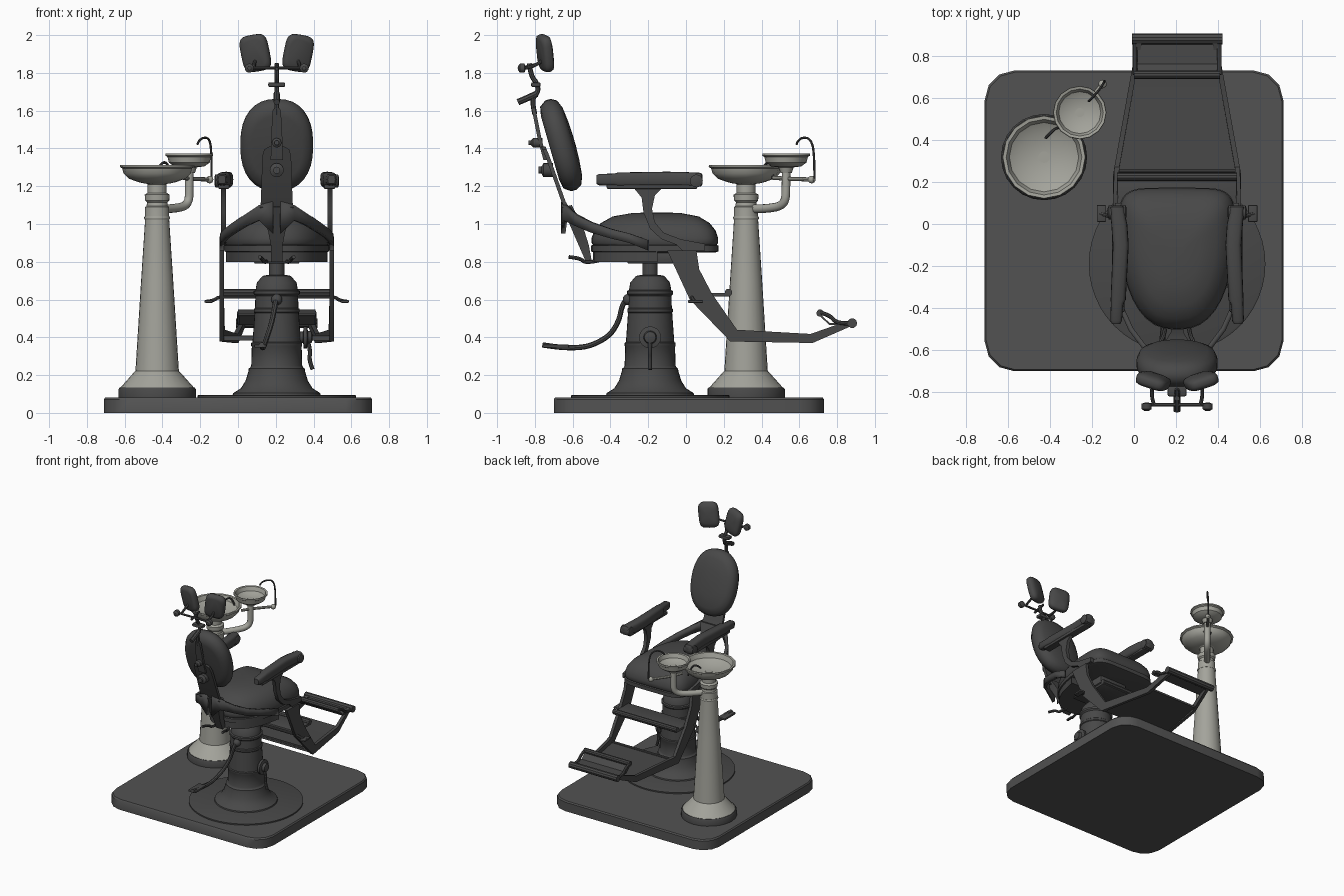
import bpy, bmesh, math
from mathutils import Vector, Euler

if "Cube" in bpy.data.objects:
    bpy.data.objects.remove(bpy.data.objects["Cube"])

CX, CY = 0.205, -0.19          # chair axis


def mat(name, rgb):
    m = bpy.data.materials.new(name)
    m.diffuse_color = (*rgb, 1)
    m.use_nodes = True
    m.node_tree.nodes["Principled BSDF"].inputs["Base Color"].default_value = m.diffuse_color
    return m


DARK = mat("dark_enamel", (0.065, 0.065, 0.065))
FLOOR = mat("platform_grey", (0.085, 0.085, 0.085))
LEATHER = mat("dark_leather", (0.065, 0.065, 0.065))
PORCELAIN = mat("grey_porcelain", (0.37, 0.37, 0.33))


def finish(name, bm, m, angle=35):
    bmesh.ops.recalc_face_normals(bm, faces=bm.faces)
    me = bpy.data.meshes.new(name)
    bm.to_mesh(me)
    bm.free()
    me.materials.append(m)
    ob = bpy.data.objects.new(name, me)
    bpy.context.collection.objects.link(ob)
    bpy.ops.object.select_all(action='DESELECT')
    ob.select_set(True)
    bpy.context.view_layer.objects.active = ob
    bpy.ops.object.shade_smooth_by_angle(angle=math.radians(angle))
    return ob


def loft(name, rings, m, rot=(0, 0, 0), loc=(0, 0, 0), angle=35, closed=True, caps=True):
    """Skin a list of equal-length point rings."""
    bm, e, loc = bmesh.new(), Euler(rot).to_matrix(), Vector(loc)
    vs = [[bm.verts.new(e @ Vector(p) + loc) for p in r] for r in rings]
    n = len(rings[0])
    for a, b in zip(vs, vs[1:]):
        for i in range(n if closed else n - 1):
            j = (i + 1) % n
            bm.faces.new((a[i], a[j], b[j], b[i]))
    if caps:
        bm.faces.new(vs[0])
        bm.faces.new(vs[-1])
    return finish(name, bm, m, angle)


def lathe(name, prof, loc, m, seg=24, rot=(0, 0, 0)):
    rings = [[(r * math.cos(2 * math.pi * i / seg), r * math.sin(2 * math.pi * i / seg), z)
              for i in range(seg)] for r, z in prof]
    return loft(name, rings, m, rot, loc)


def tube(name, pts, r, m, smooth=True, seg=2):
    cu = bpy.data.curves.new(name, 'CURVE')
    cu.dimensions, cu.bevel_depth, cu.bevel_resolution, cu.use_fill_caps = '3D', r, seg, True
    sp = cu.splines.new('NURBS' if smooth else 'POLY')
    sp.points.add(len(pts) - 1)
    for p, c in zip(sp.points, pts):
        p.co = (*c, 1)
    if smooth:
        sp.order_u, sp.use_endpoint_u, sp.resolution_u = min(3, len(pts)), True, 6
    tmp = bpy.data.objects.new("tmp", cu)
    bpy.context.collection.objects.link(tmp)
    me = bpy.data.meshes.new_from_object(tmp.evaluated_get(bpy.context.evaluated_depsgraph_get()))
    bpy.data.objects.remove(tmp)
    bm = bmesh.new()
    bm.from_mesh(me)
    bpy.data.meshes.remove(me)
    return finish(name, bm, m)


def ball(name, loc, r, m, scale=(1, 1, 1)):
    bm = bmesh.new()
    bmesh.ops.create_uvsphere(bm, u_segments=14, v_segments=8, radius=r)
    for v in bm.verts:
        v.co = Vector(loc) + v.co * Vector(scale)
    return finish(name, bm, m, 60)


def box(name, lo, hi, m, bev=0.008):
    bm = bmesh.new()
    bmesh.ops.create_cube(bm, size=1)
    for v in bm.verts:
        v.co = [(a + b) / 2 + c * (b - a) for a, b, c in zip(lo, hi, v.co)]
    if bev:
        bmesh.ops.bevel(bm, geom=bm.edges[:], offset=bev, segments=2, affect='EDGES', profile=0.5)
    return finish(name, bm, m)


def side_plate(name, outline, xin, xout, m):
    """(y,z) outline extruded along x; xin/xout give x for each y."""
    return loft(name, [[(xin(y), y, z) for y, z in outline], [(xout(y), y, z) for y, z in outline]], m)


def sup(a, n):
    return math.copysign(abs(a) ** n, a)


def pad(name, hw, hh, prof, n, m, rot, loc, seg=28):
    """Cushion: superellipse in xz, layered along y by (scale, depth)."""
    ang = [2 * math.pi * i / seg for i in range(seg)]
    return loft(name, [[(hw * s * sup(math.cos(a), n), d, hh * s * sup(math.sin(a), n)) for a in ang]
                       for s, d in prof], m, rot, loc, 60)


# platform with rounded corners
corner = []
for cx, cy, a0 in ((.57, .59, 0), (-.57, .59, 90), (-.57, -.56, 180), (.57, -.56, 270)):
    for k in range(4):
        a = math.radians(a0 + 30 * k)
        corner.append((cx + .14 * math.cos(a), cy + .14 * math.sin(a)))
loft("platform", [[(x * s, y * s, z) for x, y in corner] for s, z in ((1, 0), (1, .072), (.99, .082))], FLOOR)

# pedestal
lathe("floor_disc", [(.42, .08), (.42, .092), (.41, .096)], (CX, CY, 0), DARK, 48)
lathe("pedestal", [(.235, .09), (.23, .105), (.19, .13), (.165, .17), (.15, .22), (.148, .235), (.14, .24),
                   (.135, .25), (.132, .35), (.135, .355), (.135, .37), (.128, .375), (.117, .53), (.121, .535),
                   (.121, .55), (.115, .555), (.113, .62), (.122, .63), (.122, .645), (.112, .65), (.105, .69),
                   (.075, .725), (.05, .73)], (CX, CY, 0), DARK, 32)
lathe("piston", [(.04, .7), (.04, .8), (.055, .805), (.055, .84)], (CX, CY, 0), DARK)
lathe("side_wheel", [(.03, -.03), (.03, .03), (.058, .032), (.058, .05), (.035, .055), (.03, .075), (.012, .08)],
      (CX + .11, CY, .4), DARK, 20, (0, math.pi / 2, 0))
tube("crank", [(CX + .16, CY, .4), (CX + .18, CY, .33), (CX + .17, CY, .28), (CX + .19, CY, .23)], .011, DARK)
ball("pump_hub", (CX, -.305, .6), .03, DARK)
lever = [(CX, -.3, .61), (.2, -.335, .59), (.18, -.355, .48), (.15, -.42, .39), (.13, -.58, .33), (.125, -.76, .36)]
tube("pump_lever", lever, .014, DARK)
box("pump_pedal", (.085, -.76, .345), (.15, -.62, .362), DARK, .006)


# seat
def seat_ring(s, z):
    out = []
    for i in range(40):
        c, d = math.cos(math.pi * i / 20), math.sin(math.pi * i / 20)
        x = .275 * sup(c, .35 if d > 0 else .8)
        y = .17 * sup(d, .6) if d > 0 else .5 * sup(d, .95)
        out.append((CX + x * s, -.15 + (y + .15) * s, z))
    return out


loft("seat_frame", [seat_ring(s, z) for s, z in ((.96, .85), (1.01, .855), (1.01, .885), (.97, .89))], DARK)
loft("seat_cushion", [seat_ring(s, z) for s, z in ((.96, .88), (1, .90), (1, .925), (.96, .965), (.86, 1.005),
                                                   (.68, 1.04), (.4, 1.057), (.12, 1.062))], LEATHER, angle=60)
half = [(x, y) for x, y, z in seat_ring(.98, 0)]
loft("seat_underframe", [[(x, min(y, -.15), z) for x, y in half] for z in (.8, .86)], DARK)
box("seat_support", (CX - .12, CY - .12, .79), (CX + .12, CY + .2, .85), DARK)
for s in (-1, 1):
    tube("tilt_handle", [(CX + s * .05, -.45, .81), (CX + s * .06, -.53, .79), (CX + s * .08, -.56, .82),
                         (CX + s * .09, -.62, .825)], .01, DARK)

# back support: spine, tongue and two curved arms
T = math.radians(16)
loft("back_spine", [[(CX - w, y, z), (CX + w, y, z), (CX + w, y + .022, z), (CX - w, y + .022, z)]
                    for w, y, z in ((.09, -.625, 1.06), (.084, -.66, 1.12), (.076, -.745, 1.36),
                                    (.066, -.76, 1.395), (.04, -.765, 1.41))], DARK)
loft("back_tongue", [[(CX - w, y, z), (CX + w, y, z), (CX + w, y + t, z + .01), (CX - w, y + t, z + .01)]
                     for w, y, z, t in ((.03, -.53, .8, .03), (.03, -.565, .88, .05),
                                        (.045, -.6, .96, .06), (.09, -.655, 1.09, .05))], DARK)
ARM = [(.02, -.65, 1.12, .95), (.09, -.64, 1.10, 1.02), (.16, -.58, 1.05, .99), (.22, -.50, 1.01, .955),
       (.265, -.40, .975, .925), (.288, -.30, .95, .90), (.292, -.2, .915, .86)]
for s in (-1, 1):
    ob = loft("back_arm", [[(CX + s * x, y, a), (CX + s * x, y, b)] for x, y, a, b in ARM], DARK,
              closed=False, caps=False)
    mod = ob.modifiers.new("thickness", 'SOLIDIFY')
    mod.thickness, mod.offset = .024, 0
pad("back_cushion", .193, .25, ((.7, -.06), (.9, -.05), (1, -.015), (1, .015), (.93, .045), (.75, .063),
                                (.4, .072), (.1, .075)), .86, LEATHER, (T, 0, 0), (CX, -.662, 1.418), 32)
loft("head_post", [[(CX - w, y, z), (CX + w, y, z), (CX + w, y + .02, z), (CX - w, y + .02, z)]
                   for w, y, z in ((.032, -.755, 1.34), (.03, -.785, 1.45), (.022, -.815, 1.6), (.012, -.82, 1.615))], DARK)
for y, z, r in ((-.735, 1.285, .037), (-.79, 1.43, .025)):
    lathe("clamp_knob", [(r, -.03), (r, .02), (r * .5, .03), (r * .5, .045)], (CX, y, z), DARK, 16, (math.pi / 2, 0, 0))

# headrest
tube("head_rod", [(CX, -.8, 1.58), (CX, -.82, 1.66), (CX, -.78, 1.70), (CX, -.79, 1.75), (CX, -.82, 1.78),
                  (CX, -.83, 1.85)], .013, DARK)
box("head_clamp", (CX - .045, -.82, 1.725), (CX + .045, -.77, 1.75), DARK)
tube("head_lever", [(CX, -.79, 1.69), (CX, -.83, 1.67), (CX, -.89, 1.645)], .017, DARK)
tube("head_cross_bar", [(CX - .15, -.86, 1.825), (CX + .15, -.86, 1.825)], .008, DARK, False)
tube("head_slide", [(CX, -.89, 1.82), (CX, -.79, 1.845)], .009, DARK, False)
for s in (-1, 1):
    lathe("head_knob", [(.01, -.02), (.024, -.015), (.024, .01), (.01, .02)], (CX + s * .145, -.87, 1.825),
          DARK, 14, (math.pi / 2, 0, 0))
    tube("pad_rod", [(CX + s * .11, -.86, 1.825), (CX + s * .13, -.8, 1.83), (CX + s * .11, -.755, 1.87)], .009, DARK)
    pad("head_pad", .077, .098, ((.75, -.03), (.95, -.022), (1, -.008), (1, .008), (.93, .02), (.6, .03), (.15, .033)),
        .5, LEATHER, (math.radians(9), s * math.radians(9), s * math.radians(18)), (CX + s * .113, -.745, 1.905))

# armrests: curved post and upholstered pad
POST = [(-.28, 1.195), (-.12, 1.195), (-.165, 1.15), (-.18, 1.08), (-.165, 1.01), (-.12, .955), (-.03, .92),
        (.1, .895), (.1, .86), (-.02, .86), (-.05, .89), (-.13, .92), (-.19, .975), (-.225, 1.06), (-.235, 1.14)]
for s in (-1, 1):
    side_plate("arm_post", POST, lambda y: CX + s * .268, lambda y: CX + s * .295, DARK)
    box("arm_rail", (CX + s * .28 - .03, -.42, 1.185), (CX + s * .28 + .03, .06, 1.21), DARK)
    rings = []
    for y, w, h, dx in ((-.475, .02, .022, .29), (-.46, .028, .03, .29), (-.38, .03, .032, .285), (-.36, .036, .038, .28),
                        (-.1, .038, .042, .268), (0, .038, .04, .275), (.03, .036, .038, .28), (.08, .034, .036, .285),
                        (.088, .022, .024, .285)):
        rings.append([(CX + s * dx + w * sup(math.cos(a), .6), y, 1.235 + h * sup(math.sin(a), .6))
                      for a in [math.pi * k / 8 for k in range(16)]])
    loft("arm_pad", rings, LEATHER, angle=50)
    lathe("arm_scroll", [(.02, -.045), (.034, -.04), (.034, .04), (.02, .045)], (CX + s * .285, .055, 1.228),
          DARK, 16, (0, math.pi / 2, 0))


# leg rest: converging side frames, step, foot plate, tilted foot rest
def off(y):
    return .292 - max(0, y - .24) * .18


LEG = [(-.1, .86), (.055, .86), (.07, .76), (.135, .635), (.27, .44), (.66, .418), (.865, .49), (.865, .455),
       (.67, .37), (.235, .378), (.02, .6)]
for s in (-1, 1):
    side_plate("leg_frame", LEG, lambda y: CX + s * (off(y) - .012), lambda y: CX + s * (off(y) + .012), DARK)
    tube("foot_hook", [(CX + s * .2, .88, .475), (CX + s * .2, .8, .47), (CX + s * .2, .76, .52),
                       (CX + s * .2, .71, .53)], .011, DARK)
    tube("side_lever", [(CX + s * .25, .03, .615), (CX + s * .31, .03, .615), (CX + s * .33, .04, .595),
                        (CX + s * .37, .05, .59)], .009, DARK)
    box("lever_pedal", (CX + s * .36 - .022, .01, .583), (CX + s * .36 + .022, .09, .597), DARK, .004)
box("step_plate", (CX - .285, .04, .615), (CX + .285, .235, .635), DARK, .005)
for nm, y, z, w, r in (("step_roller", .225, .638, .285, .02), ("foot_roller", .88, .475, .215, .026),
                       ("heel_roller", .71, .528, .205, .02), ("cross_rod", .03, .615, .285, .01),
                       ("frame_rod", .25, .4, .29, .01)):
    tube(nm, [(CX - w, y, z), (CX + w, y, z)], r, DARK, False, 3)
loft("foot_plate", [[(CX - off(y), y, z), (CX + off(y), y, z), (CX + off(y), y, z + .015), (CX - off(y), y, z + .015)]
                    for y, z in ((.24, .383), (.53, .383), (.7, .385))], DARK)
loft("foot_rest_plate", [[(CX - .2, y, z), (CX + .2, y, z), (CX + .2, y, z + .012), (CX - .2, y, z + .012)]
                         for y, z in ((.71, .51), (.76, .465), (.88, .465))], DARK)

# fountain column and bowls
FX, FY = -.428, .318
lathe("column_base", [(.205, .08), (.205, .125), (.198, .135)], (FX, FY, 0), DARK, 24)
lathe("column", [(.195, .134), (.185, .145), (.125, .212), (.115, .222), (.085, .7), (.064, 1.02), (.064, 1.09),
                 (.056, 1.095), (.054, 1.115), (.064, 1.125), (.066, 1.155), (.05, 1.165), (.05, 1.21),
                 (.075, 1.225)], (FX, FY, 0), PORCELAIN, 24)
lathe("column_collar", [(.066, 1.025), (.069, 1.03), (.069, 1.035), (.066, 1.04)], (FX, FY, 0), PORCELAIN, 24)
lathe("large_bowl", [(.07, 1.215), (.1, 1.222), (.15, 1.24), (.178, 1.268), (.185, 1.295), (.198, 1.302), (.196, 1.312),
                     (.18, 1.31), (.165, 1.275), (.12, 1.25), (.03, 1.238)], (FX, FY, 0), PORCELAIN, 16)
lathe("large_drain", [(.028, 1.236), (.028, 1.243)], (FX, FY, 0), PORCELAIN, 12)
BX, BY = -.258, .53
lathe("small_bowl", [(.03, 1.27), (.04, 1.3), (.08, 1.305), (.108, 1.325), (.115, 1.355), (.127, 1.362), (.125, 1.373),
                     (.112, 1.37), (.1, 1.34), (.07, 1.325), (.02, 1.318)], (BX, BY, 0), PORCELAIN, 16)
lathe("small_drain", [(.022, 1.316), (.022, 1.324)], (BX, BY, 0), PORCELAIN, 12)
tube("bowl_arm", [(FX + .02, FY + .03, 1.08), (-.34, .43, 1.08), (-.26, .525, 1.1), (BX, BY, 1.2), (BX, BY, 1.29)],
     .023, PORCELAIN, seg=4)
tube("water_pipe", [(-.29, .46, 1.245), (BX, BY, 1.24), (-.14, .68, 1.235)], .011, PORCELAIN, False)
ball("pipe_valve", (-.15, .665, 1.235), .02, PORCELAIN)
tube("faucet", [(-.14, .68, 1.24), (-.14, .68, 1.38), (-.15, .66, 1.45), (-.18, .62, 1.46), (-.21, .59, 1.44),
                (-.215, .585, 1.42)], .006, DARK)
tube("bowl_spout", [(-.34, .46, 1.24), (-.37, .46, 1.32), (-.4, .43, 1.33), (-.42, .41, 1.3)], .007, DARK)
